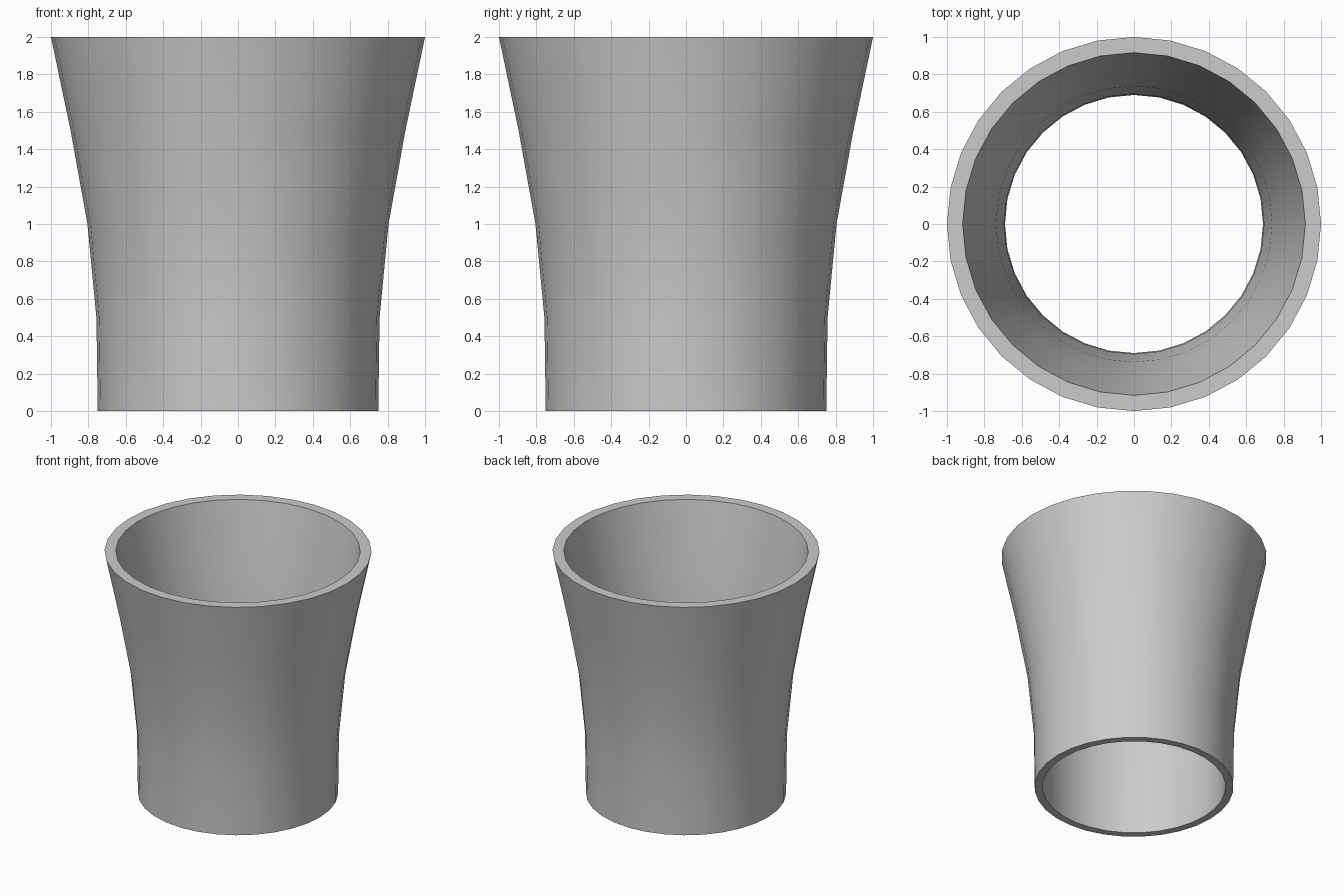
import bpy, bmesh, math

if "Cube" in bpy.data.objects:
    bpy.data.objects.remove(bpy.data.objects["Cube"])

SIDES = 32
# Wall cross-section (radius, height): up the outside, then down the inside
outer = [(0.75, 0), (0.757, 0.5), (0.805, 1), (0.895, 1.5), (1.0, 2)]
inner = [(0.69, 0), (0.695, 0.5), (0.738, 1), (0.82, 1.5), (0.916, 2)]
profile = outer + inner[::-1]

# Flared open sleeve: closed profile spun around z
bm = bmesh.new()
rings = []
for r, z in profile:
    rings.append([bm.verts.new((r * math.cos(math.tau * i / SIDES),
                                r * math.sin(math.tau * i / SIDES), z))
                  for i in range(SIDES)])
for a, b in zip(rings, rings[1:] + rings[:1]):
    for i in range(SIDES):
        j = (i + 1) % SIDES
        bm.faces.new((a[i], a[j], b[j], b[i]))
bmesh.ops.recalc_face_normals(bm, faces=bm.faces)

mesh = bpy.data.meshes.new("flared_sleeve")
bm.to_mesh(mesh)
bm.free()
sleeve = bpy.data.objects.new("flared_sleeve", mesh)
bpy.context.collection.objects.link(sleeve)

# Smooth walls, crisp rims
bpy.context.view_layer.objects.active = sleeve
sleeve.select_set(True)
bpy.ops.object.shade_smooth_by_angle(angle=math.radians(30))
